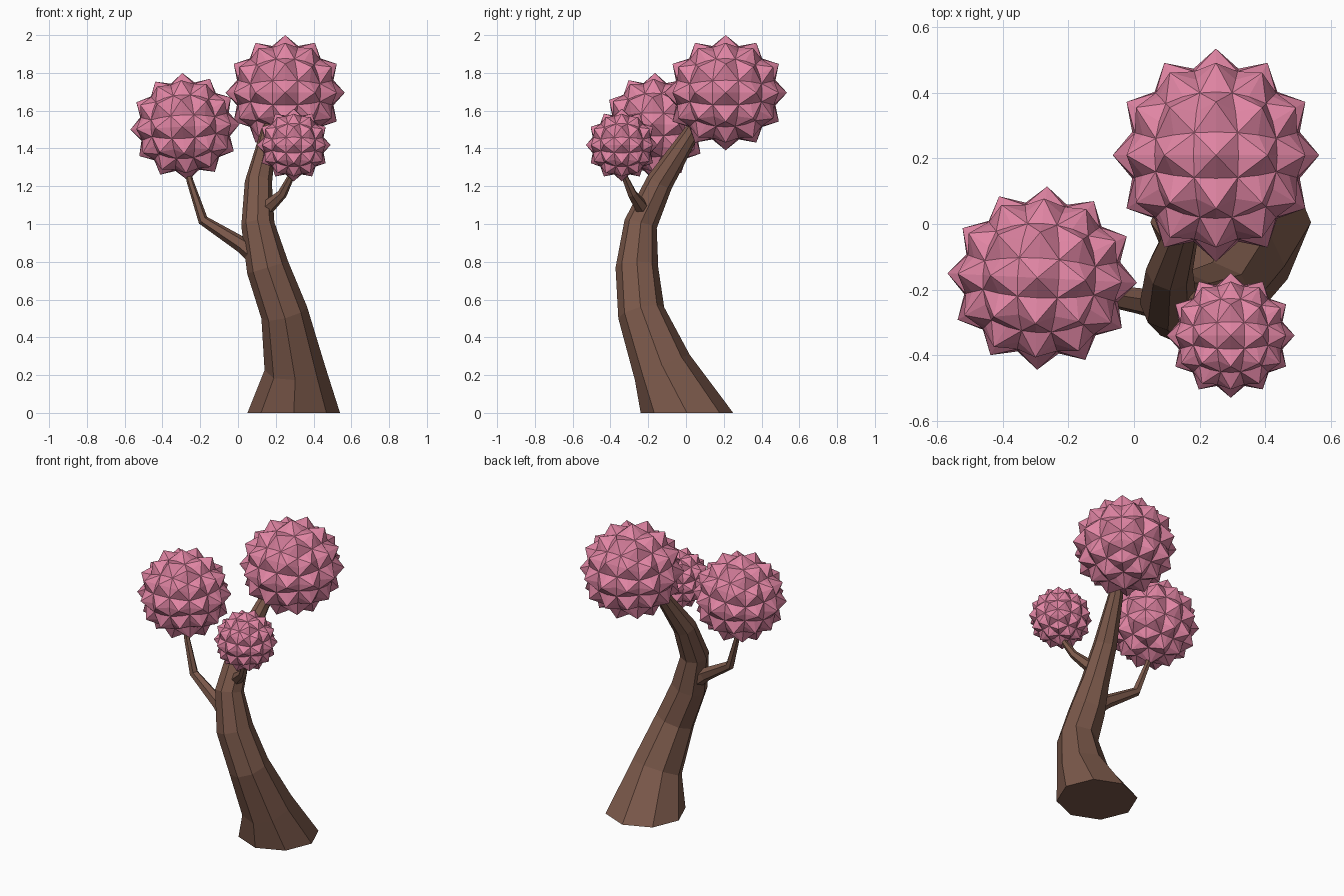
import bpy, bmesh, math
from mathutils import Vector, Euler

if "Cube" in bpy.data.objects:
    bpy.data.objects.remove(bpy.data.objects["Cube"])


def material(name, rgb):
    m = bpy.data.materials.new(name)
    m.diffuse_color = (*rgb, 1)
    m.use_nodes = True
    m.node_tree.nodes["Principled BSDF"].inputs["Base Color"].default_value = m.diffuse_color
    return m


BARK = material("brown bark", (0.20, 0.10, 0.07))
BLOSSOM = material("pink blossom", (0.75, 0.235, 0.37))


def finish(bm, name, mat):
    bmesh.ops.recalc_face_normals(bm, faces=bm.faces[:])
    me = bpy.data.meshes.new(name)
    bm.to_mesh(me)
    bm.free()
    me.materials.append(mat)
    ob = bpy.data.objects.new(name, me)
    bpy.context.collection.objects.link(ob)
    return ob


def limb(name, path, sides):
    """Loft a tapering tube; path holds (x, y, z, radius) stations."""
    bm = bmesh.new()
    pts = [Vector(p[:3]) for p in path]
    rings = []
    up = Vector((0, 0, 1))
    for i, p in enumerate(pts):
        tangent = pts[min(i + 1, len(pts) - 1)] - pts[max(i - 1, 0)]
        if pts[i].z == 0:
            tangent = up          # flat foot on the ground
        q = up.rotation_difference(tangent.normalized())
        ring = []
        for k in range(sides):
            a = 2 * math.pi * k / sides
            ring.append(bm.verts.new(
                p + q @ Vector((math.cos(a), math.sin(a), 0)) * path[i][3]))
        rings.append(ring)
    for a, b in zip(rings, rings[1:]):
        for k in range(sides):
            n = (k + 1) % sides
            bm.faces.new((a[k], a[n], b[n], b[k]))
    bm.faces.new(rings[0][::-1])
    bm.faces.new(rings[-1])
    return finish(bm, name, BARK)


def spiky_ball(name, centre, radii, tilt=(0, 0, 0), valley=0.84):
    """Cube sphere of 3 x 3 panels per side, each raised to a spike."""
    bm = bmesh.new()
    bmesh.ops.create_cube(bm, size=6)
    bmesh.ops.subdivide_edges(bm, edges=bm.edges[:], cuts=2, use_grid_fill=True)
    bmesh.ops.bisect_edges(bm, edges=bm.edges[:], cuts=1)
    tips = set(bmesh.ops.poke(bm, faces=bm.faces[:])["verts"])
    rot = Euler([math.radians(t) for t in tilt]).to_matrix()
    for v in bm.verts:
        d = Vector([math.tan(c / 3 * math.pi / 4) for c in v.co]).normalized()
        d = rot @ (d * (1 if v in tips else valley))
        v.co = Vector(centre) + Vector([a * b for a, b in zip(d, radii)])
    return finish(bm, name, BLOSSOM)


# Leaning trunk
limb("trunk", [
    (0.295, 0.005, 0.00, 0.245),
    (0.300, -0.125, 0.24, 0.160),
    (0.245, -0.237, 0.53, 0.125),
    (0.157, -0.260, 0.77, 0.113),
    (0.105, -0.240, 1.00, 0.088),
    (0.108, -0.140, 1.22, 0.072),
    (0.160, 0.020, 1.47, 0.045),
    (0.200, 0.110, 1.62, 0.030)], 8)

# Side branches
limb("left_branch", [
    (0.10, -0.245, 0.83, 0.055),
    (0.02, -0.235, 0.89, 0.042),
    (-0.185, -0.200, 1.02, 0.028),
    (-0.255, -0.175, 1.23, 0.018),
    (-0.275, -0.170, 1.33, 0.015)], 6)
limb("front_branch", [
    (0.10, -0.190, 1.08, 0.036),
    (0.165, -0.240, 1.095, 0.038),
    (0.235, -0.285, 1.16, 0.026),
    (0.280, -0.325, 1.25, 0.018),
    (0.290, -0.340, 1.33, 0.015)], 6)

# Blossom clusters
spiky_ball("large_blossom", (0.25, 0.21, 1.695), (0.315, 0.325, 0.305))
spiky_ball("left_blossom", (-0.28, -0.165, 1.515), (0.29, 0.28, 0.285), (0, -3, -3))
spiky_ball("small_blossom", (0.295, -0.34, 1.418), (0.195, 0.19, 0.192))
